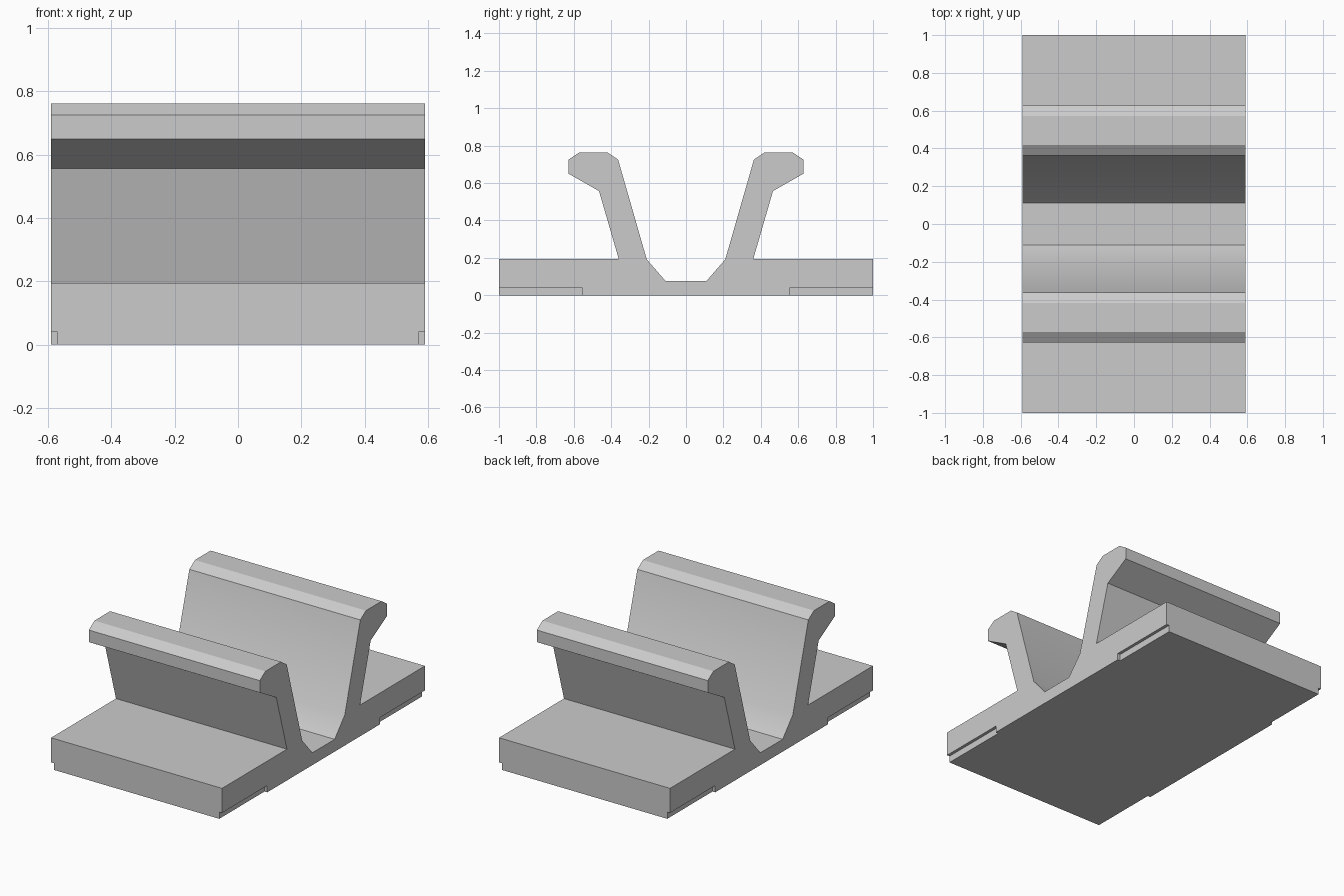
import bpy, bmesh, math

cube = bpy.data.objects.get("Cube")
if cube:
    bpy.data.objects.remove(cube, do_unlink=True)

HALF_WIDTH = 0.59

# Plain grey plastic
grey = bpy.data.materials.new("light_grey")
grey.use_nodes = True
colour = (0.6, 0.6, 0.6, 1)
grey.diffuse_color = colour
grey.node_tree.nodes["Principled BSDF"].inputs["Base Color"].default_value = colour


def make_object(name, bm):
    bmesh.ops.recalc_face_normals(bm, faces=bm.faces)
    mesh = bpy.data.meshes.new(name)
    bm.to_mesh(mesh)
    bm.free()
    obj = bpy.data.objects.new(name, mesh)
    bpy.context.collection.objects.link(obj)
    return obj


# Clip body: half cross-section (y, z), mirrored and extruded along x
half = [(0.11, 0.077), (0.21, 0.192), (0.363, 0.725), (0.418, 0.762),
        (0.572, 0.762), (0.628, 0.725), (0.628, 0.65), (0.465, 0.557),
        (0.36, 0.195), (1.0, 0.195), (1.0, 0.0)]
profile = half + [(-y, z) for y, z in reversed(half)]
bm = bmesh.new()
face = bm.faces.new([bm.verts.new((-HALF_WIDTH, y, z)) for y, z in profile])
ext = bmesh.ops.extrude_face_region(bm, geom=[face])
moved = [g for g in ext["geom"] if isinstance(g, bmesh.types.BMVert)]
bmesh.ops.translate(bm, verts=moved, vec=(2 * HALF_WIDTH, 0, 0))
clip = make_object("rail_clip", bm)
clip.data.materials.append(grey)

# Shallow notches under the four side ends
bm = bmesh.new()
for sx in (-1, 1):
    for sy in (-1, 1):
        box = bmesh.ops.create_cube(bm, size=1)["verts"]
        bmesh.ops.scale(bm, verts=box, vec=(0.04, 0.5, 0.1))
        bmesh.ops.translate(bm, verts=box, vec=(sx * 0.591, sy * 0.805, -0.008))
cutter = make_object("notch_cutter", bm)
cutter.hide_render = True

cut = clip.modifiers.new("notches", 'BOOLEAN')
cut.object = cutter
cut.operation = 'DIFFERENCE'
cut.solver = 'EXACT'
bpy.ops.object.select_all(action='DESELECT')
clip.select_set(True)
bpy.context.view_layer.objects.active = clip
bpy.ops.object.modifier_apply(modifier=cut.name)
bpy.data.objects.remove(cutter, do_unlink=True)

# Gentle bend inside the channel is smooth, other edges stay crisp
bpy.ops.object.shade_smooth_by_angle(angle=math.radians(30))
